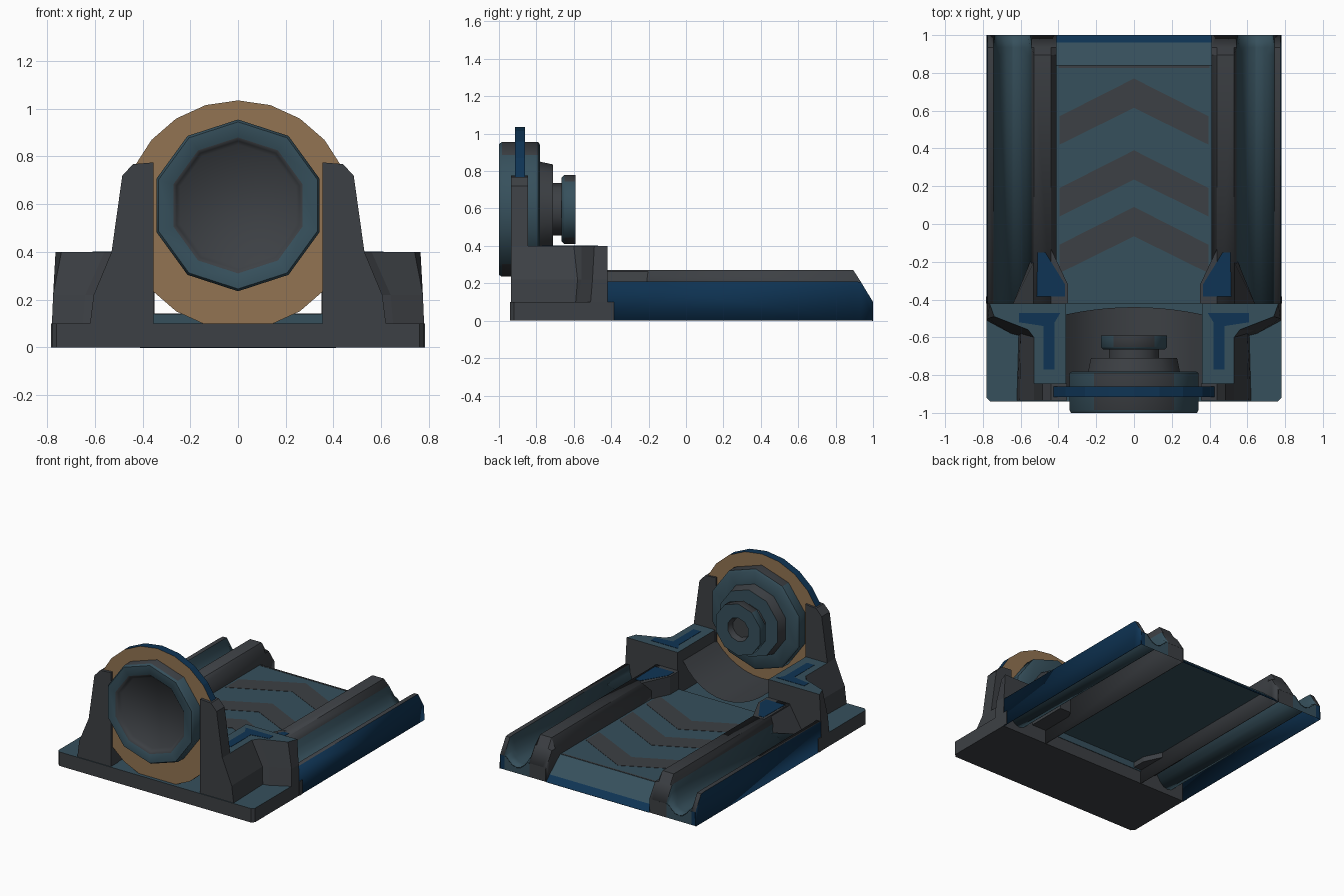
import bpy, bmesh, math

if "Cube" in bpy.data.objects:
    bpy.data.objects.remove(bpy.data.objects["Cube"])


def material(name, r, g, b):
    m = bpy.data.materials.new(name)
    m.diffuse_color = (r, g, b, 1)
    m.use_nodes = True
    m.node_tree.nodes["Principled BSDF"].inputs["Base Color"].default_value = m.diffuse_color
    return m


MATS = [material("dark_grey", .046, .051, .058), material("slate_teal", .037, .08, .107),
        material("deep_blue", .0045, .034, .089), material("tan", .29, .175, .085)]
GREY, TEAL, BLUE, TAN = range(4)


def build(name, verts, faces, mats, mirror=False, solid=True, shell=0, smooth=0):
    """Mesh from points; mats is one index, a list per face, or a rule on a face."""
    bm = bmesh.new()
    vs = [bm.verts.new(v) for v in verts]
    fs = [bm.faces.new([vs[i] for i in f]) for f in faces]
    if solid:
        bmesh.ops.recalc_face_normals(bm, faces=bm.faces)
    bm.normal_update()
    for i, f in enumerate(fs):
        f.material_index = mats(f) if callable(mats) else mats[i] if isinstance(mats, list) else mats
    me = bpy.data.meshes.new(name)
    bm.to_mesh(me)
    bm.free()
    for m in MATS:
        me.materials.append(m)
    ob = bpy.data.objects.new(name, me)
    bpy.context.collection.objects.link(ob)
    if smooth:
        bpy.ops.object.select_all(action='DESELECT')
        ob.select_set(True)
        bpy.context.view_layer.objects.active = ob
        bpy.ops.object.shade_smooth_by_angle(angle=math.radians(smooth))
    if mirror:
        ob.modifiers.new("mirror", 'MIRROR')
    if shell:
        s = ob.modifiers.new("shell", 'SOLIDIFY')
        s.thickness = shell
        s.offset = -1
    return ob


def loft(name, rings, mats, closed=True, caps=True, **kw):
    n = len(rings[0])
    m = n if closed else n - 1
    faces = [(r * n + i, r * n + (i + 1) % n, (r + 1) * n + (i + 1) % n, (r + 1) * n + i)
             for r in range(len(rings) - 1) for i in range(m)]
    if caps:
        faces += [tuple(range(n))[::-1], tuple(range((len(rings) - 1) * n, len(rings) * n))]
    return build(name, [v for r in rings for v in r], faces, mats, **kw)


def plate(name, pts, z0, z1, mats, **kw):
    return loft(name, [[(x, y, z) for x, y in pts] for z in (z0, z1)], mats, **kw)


def top_teal(f):
    return TEAL if f.normal.z > .9 else GREY


# Front base plate with clipped corners, and its side tabs
plate("base_plate", [(-.78, -.42), (-.78, -.92), (-.76, -.94), (.76, -.94), (.78, -.92), (.78, -.42)],
      0, .1, top_teal)
plate("base_tab", [(.775, -.42), (.783, -.42), (.783, -.385), (.775, -.385)], 0, .1, GREY, mirror=True)

# Shoulder blocks, flared toward the ramp
low = [(.36, -.42), (.36, -.935), (.62, -.935), (.61, -.59), (.65, -.58), (.78, -.51), (.78, -.42)]
mid = [(.36, -.42), (.36, -.935), (.605, -.935), (.6, -.58), (.64, -.56), (.775, -.5), (.775, -.42)]
top = [(.36, -.42), (.36, -.935), (.53, -.935), (.53, -.6), (.56, -.56), (.74, -.49), (.765, -.42)]
loft("shoulder_block", [[(x, y, z) for x, y in p] for p, z in ((low, .1), (mid, .22), (top, .4))],
     top_teal, mirror=True)
plate("shoulder_panel", [(.39, -.47), (.42, -.52), (.42, -.77), (.48, -.77), (.48, -.54), (.61, -.52), (.61, -.47)],
      .4, .402, BLUE, mirror=True)

# Pylons clasping the disc
pylon = [(.355, .1), (.355, .775), (.44, .768), (.485, .72), (.53, .4), (.53, .1)]
loft("pylon", [[(x, y, z) for x, z in pylon] for y in (-.935, -.845)], GREY, mirror=True)

# Large disc with a coloured rim
ring = [(.48 * math.sin(k * math.tau / 22), .555 + .48 * math.cos(k * math.tau / 22)) for k in range(22)]
loft("disc", [[(x, y, max(z, .09)) for x, z in ring] for y in (-.915, -.86)],
     lambda f: TAN if abs(f.normal.y) > .8 else BLUE)

# Stepped ten-sided wheel: radius, y, colour of the band that follows
SIDE = 9
profile = [(.255, -.97, GREY), (.27, -.985, GREY), (.285, -1, TEAL), (.35, -1, TEAL), (.36, -.985, SIDE),
           (.36, -.79, TEAL), (.345, -.78, TEAL), (.255, -.78, GREY), (.24, -.71, TEAL), (.14, -.71, GREY),
           (.14, -.665, TEAL), (.17, -.665, TEAL), (.185, -.65, SIDE), (.185, -.59, TEAL), (.085, -.59, GREY),
           (.07, -.63, GREY)]
rings, bands = [], []
for r, y, c in profile:
    rings.append([(r * math.sin(k * math.tau / 10), y, .595 + r * math.cos(k * math.tau / 10)) for k in range(10)])
for r, y, c in profile[:-1]:
    # Barrel bands are grey above and below, teal at the sides
    bands += [(GREY if k in (0, 4, 5, 9) else TEAL) if c == SIDE else c for k in range(10)]
loft("wheel", rings, bands + [GREY, GREY], smooth=50)

# Thin curved cradle behind the disc, its rear edge bowed
arc = []
for k in range(13):
    a = math.radians(-52 + 104 * k / 12)
    arc.append((.457 * math.sin(a), .6 - .457 * math.cos(a)))
loft("cradle", [[(x, -.86, z) for x, z in arc], [(x, -.44 - .3 * x * x, z) for x, z in arc]], GREY,
     closed=False, caps=False, solid=False, smooth=30)

# Ramp floor with a sloped, blue-edged end
floor = [(-.42, .09), (-.42, .14), (.84, .14), (.96, .04), (1, .0)]
loft("ramp_floor", [[(x, y, z) for y, z in floor] for x in (.41, -.41)], [TEAL, TEAL, TEAL, BLUE],
     closed=False, caps=False, solid=False, shell=.004)

# Painted chevrons and end line
for i, y in enumerate((.77, .39, .09)):
    for s in (-1, 1):
        plate("chevron_%d" % i, [(0, y), (s * .395, y - .2), (s * .395, y - .35), (0, y - .155)], .14, .142, GREY)
plate("end_line", [(-.4, .825), (.4, .825), (.4, .838), (-.4, .838)], .14, .142, GREY)

# Side rails: inner ridge, rounded trough and outer wall
trough = [(.643 - .1 * math.cos(math.pi * k / 10), .21 - .165 * math.sin(math.pi * k / 10)) for k in range(11)]
rail = [(.41, 0), (.41, .2), (.44, .27), (.53, .27)] + trough + [(.775, .21), (.78, 0)]
cols = [GREY] * 4 + [TEAL] * 10 + [GREY, BLUE]


def cap_height(y):
    return .1 + (1 - y) * 1.65


sections = [[(x, y, min(z, cap_height(y))) for x, z in rail] for y in (-.42, .895, .935, 1)]
loft("side_rail", sections, cols * 3, closed=False, caps=False, solid=False, mirror=True, shell=.005, smooth=28)
end = sections[-1]
half = [[(x, .998, z) for x, y, z in end], [(x, .998, 0) for x, y, z in end]]
loft("rail_end", half, [GREY] * 4 + [TEAL] * 10 + [BLUE] * 2, closed=False, caps=False, solid=False, mirror=True)

# Gussets joining the ridges to the shoulder blocks
plate("gusset", [(.44, -.13), (.53, -.13), (.53, -.42), (.35, -.42), (.35, -.32)], .1, .27, GREY, mirror=True)
plate("gusset_panel", [(.47, -.15), (.51, -.15), (.515, -.385), (.365, -.385), (.365, -.32)],
      .27, .272, BLUE, mirror=True)
build("gusset_skirt", [(.53, -.2, .265), (.53, -.42, .265), (.64, -.42, .08), (.53, -.42, .08), (.55, -.2, .15)],
      [(0, 1, 2, 4), (1, 3, 2)], GREY, mirror=True, solid=False)
